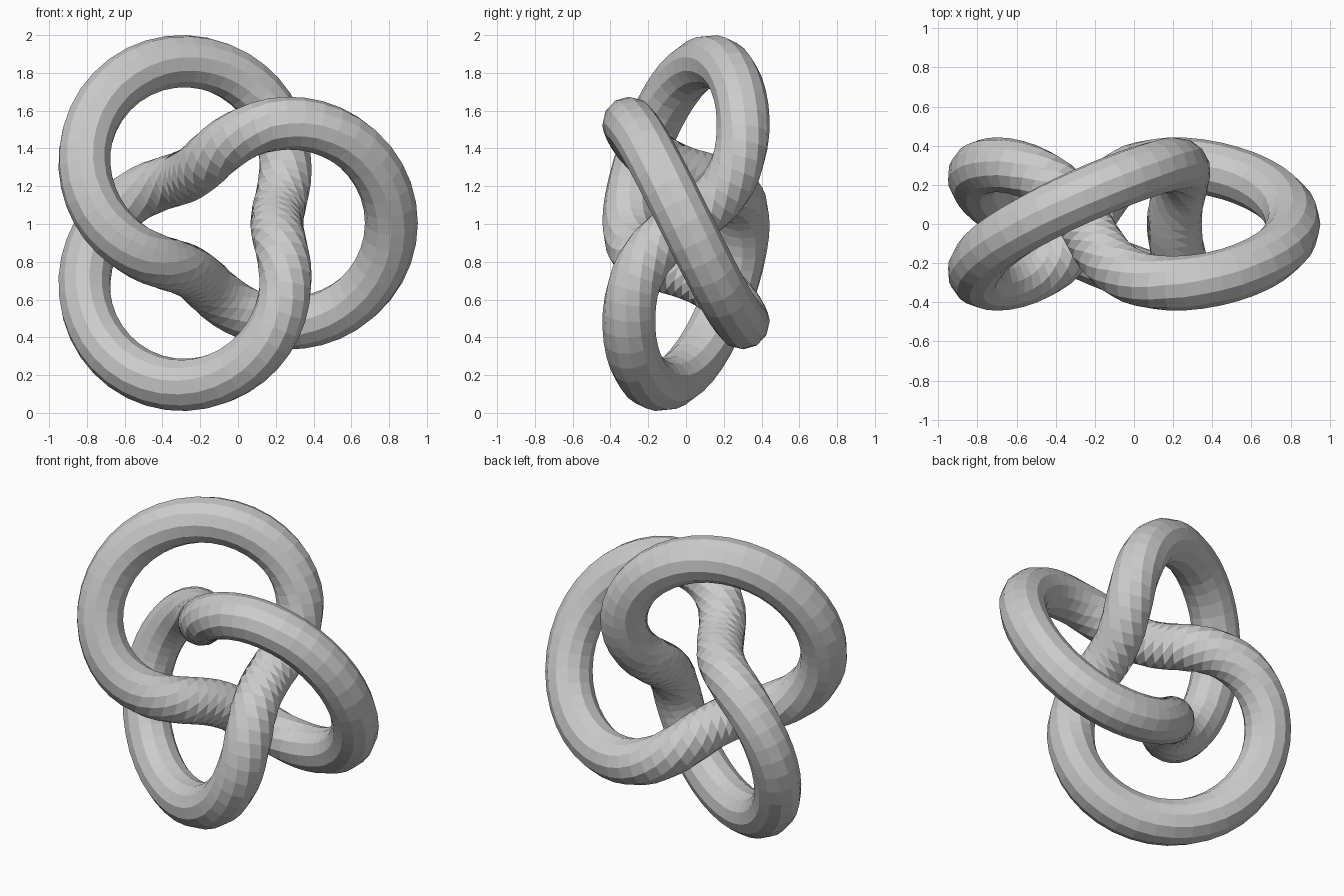
import bpy, bmesh, math
from mathutils import Vector

if "Cube" in bpy.data.objects:
    bpy.data.objects.remove(bpy.data.objects["Cube"])

MAJOR, MINOR = 0.606, 0.303   # torus that the knot winds around
R = 0.14                      # tube radius
SEGS, SIDES = 128, 12
CENTRE = Vector((-0.097, 0, 1.005))


def point(t):
    rad = MAJOR + MINOR * math.cos(3 * t)
    return CENTRE + Vector((rad * math.cos(2 * t), -MINOR * math.sin(3 * t),
                            rad * math.sin(2 * t)))


def frame(t):
    # curvature normal and binormal of the knot path
    h = 0.001
    p0, p, p1 = point(t - h), point(t), point(t + h)
    d1, d2 = (p1 - p0) / (2 * h), (p1 - 2 * p + p0) / (h * h)
    b = d1.cross(d2).normalized()
    return b.cross(d1).normalized(), b


# Trefoil tube: flat-faced rings swept around the closed path
bm = bmesh.new()
rings = []
for i in range(SEGS):
    t = 2 * math.pi * i / SEGS
    p, (n, b) = point(t), frame(t)
    ring = []
    for j in range(SIDES):
        a = 2 * math.pi * j / SIDES
        ring.append(bm.verts.new(p + R * (math.cos(a) * n + math.sin(a) * b)))
    rings.append(ring)
for i in range(SEGS):
    r0, r1 = rings[i], rings[(i + 1) % SEGS]
    for j in range(SIDES):
        k = (j + 1) % SIDES
        bm.faces.new((r0[j], r0[k], r1[k], r1[j]))
bmesh.ops.recalc_face_normals(bm, faces=bm.faces)

mesh = bpy.data.meshes.new("trefoil_knot")
bm.to_mesh(mesh)
bm.free()
bpy.context.collection.objects.link(bpy.data.objects.new("trefoil_knot", mesh))
